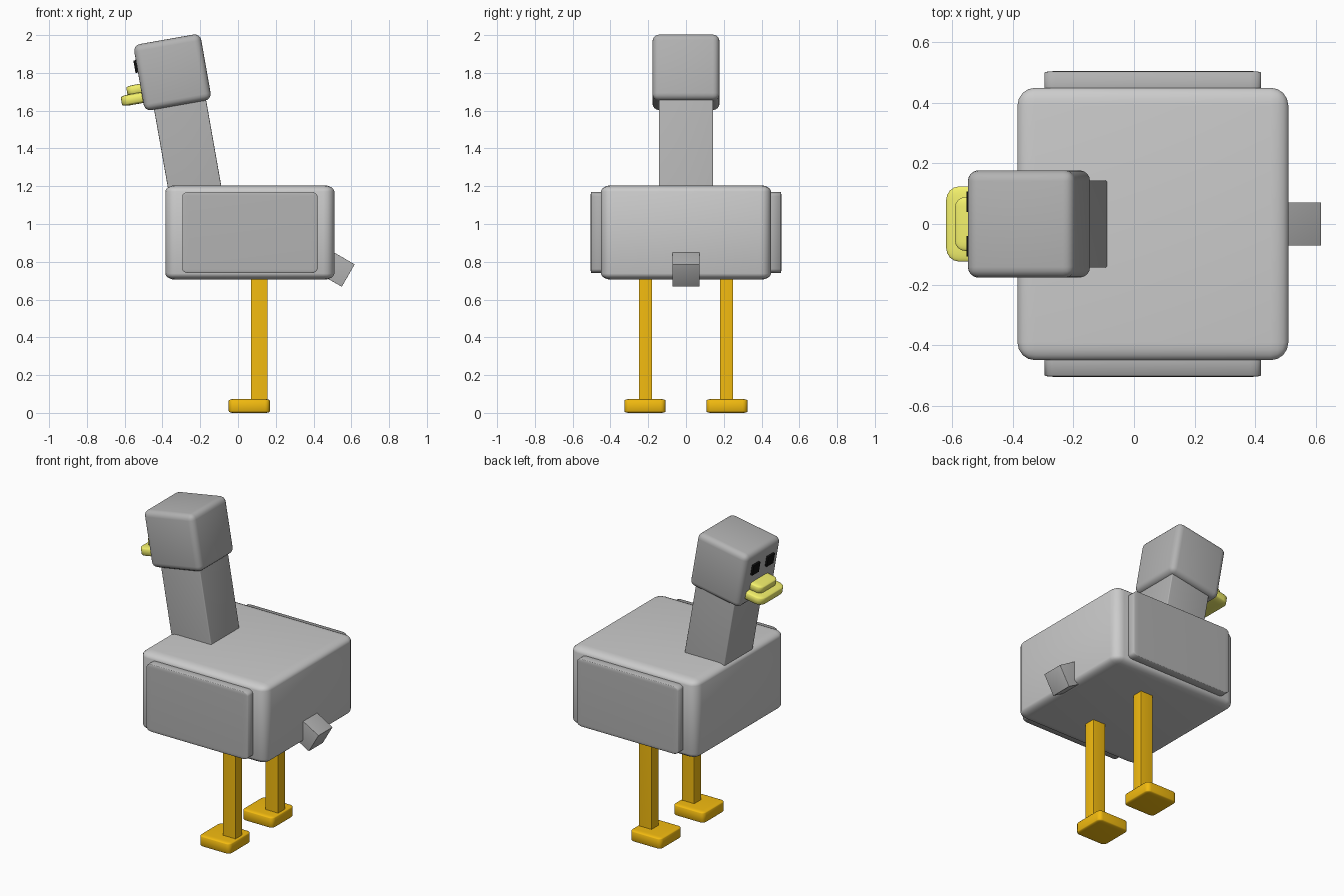
import bpy
from math import radians
from mathutils import Matrix, Vector

if "Cube" in bpy.data.objects:
    bpy.data.objects.remove(bpy.data.objects["Cube"])


def material(name, rgb):
    m = bpy.data.materials.new(name)
    m.diffuse_color = (*rgb, 1)
    m.use_nodes = True
    m.node_tree.nodes["Principled BSDF"].inputs["Base Color"].default_value = m.diffuse_color
    return m


GREY = material("dark_grey", (0.45, 0.45, 0.45))
ORANGE = material("orange", (0.9, 0.5, 0.005))
YELLOW = material("yellow", (0.9, 0.88, 0.15))
BLACK = material("black", (0.005, 0.005, 0.005))


def block(name, center, size, round_ratio=0.0, mat=None, tilt=0.0):
    """Block whose edge rounding is proportional to its size."""
    bpy.ops.mesh.primitive_cube_add(size=1, location=center,
                                    rotation=(0, radians(tilt), 0))
    ob = bpy.context.object
    ob.name = name
    ob.scale = size
    if mat:
        ob.data.materials.append(mat)
    if round_ratio:
        bev = ob.modifiers.new("round", 'BEVEL')
        bev.width = round_ratio
        bev.segments = 4
        bpy.ops.object.modifier_apply(modifier=bev.name)
        bpy.ops.object.shade_smooth_by_angle(angle=radians(40))
    return ob


# Body and drooping tail
block("body", (0.0625, 0, 0.955), (0.895, 0.9, 0.5), 0.065)
block("tail", (0.584 - 0.087, 0, 0.727 + 0.05), (0.2, 0.142, 0.137), 0.01, GREY, 30)

# Wings, legs and feet on both sides
for side, s in (("right", -1), ("left", 1)):
    block(side + "_wing", (0.0625, s * 0.455, 0.955), (0.715, 0.1, 0.43), 0.05, GREY)
    block(side + "_leg", (0.112, s * 0.215, 0.39), (0.088, 0.07, 0.7), 0.02, ORANGE)
    block(side + "_foot", (0.06, s * 0.217, 0.0365), (0.218, 0.218, 0.073), 0.12, ORANGE)

# Head group, all leaning forward about the head centre
TILT = -10
HEAD = Vector((-0.347, 0, 1.803))
LEAN = Matrix.Rotation(radians(TILT), 3, 'Y')


def head_part(name, local, size, ratio, mat):
    block(name, HEAD + LEAN @ Vector(local), size, ratio, mat, TILT)


head_part("head", (0, 0, 0), (0.36, 0.355, 0.355), 0.1, GREY)
head_part("neck", (0.01, 0, -0.4), (0.28, 0.288, 0.6), 0.02, GREY)
head_part("lower_beak", (-0.173, 0, -0.104), (0.24, 0.248, 0.058), 0.18, YELLOW)
head_part("upper_beak", (-0.155, 0, -0.056), (0.2, 0.178, 0.052), 0.18, YELLOW)
for side, s in (("right", -1), ("left", 1)):
    head_part(side + "_eye", (-0.178, s * 0.073, 0.064), (0.03, 0.068, 0.067), 0.03, BLACK)
